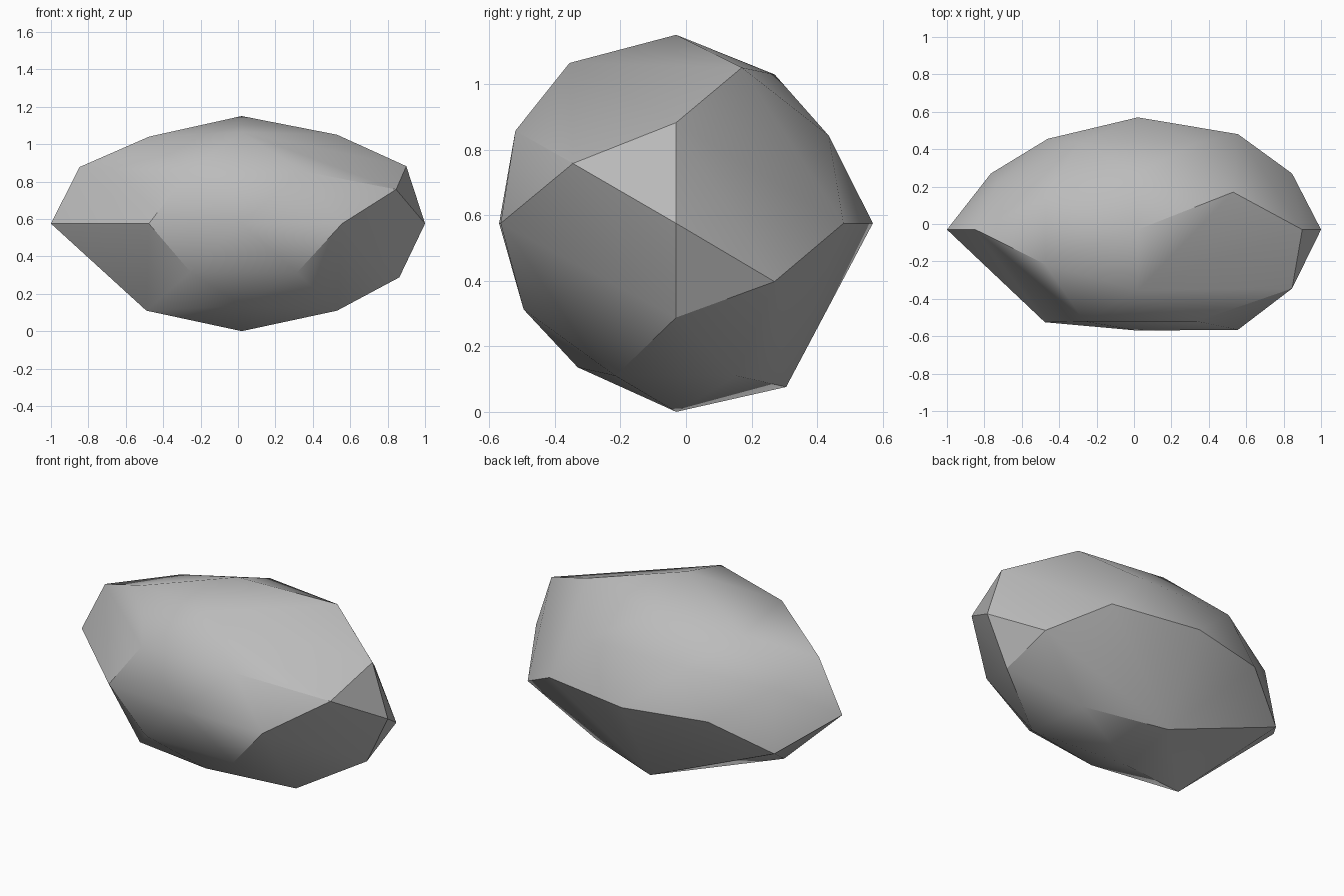
import bpy
import bmesh
from math import radians, sqrt
from itertools import product
from mathutils import Vector

if "Cube" in bpy.data.objects:
    bpy.data.objects.remove(bpy.data.objects["Cube"], do_unlink=True)

PHI = (1 + sqrt(5)) / 2
SIZE = Vector((1.02, 0.6, 0.575))
CENTRE = Vector((0.02, -0.03, 0.575))


def geodesic_directions():
    """Unit directions of a once-divided icosahedron, without duplicates."""
    seeds = [(0, 1, PHI), (1, 0, 0), (PHI, 1, PHI * PHI)]
    found = []
    for seed in seeds:
        for signs in product((-1, 1), repeat=3):
            for turn in range(3):
                rolled = seed[turn:] + seed[:turn]
                point = Vector([s * c for s, c in zip(signs, rolled)]).normalized()
                if all((point - other).length > 0.1 for other in found):
                    found.append(point)
    return found


def nearest(points, rough):
    aim = Vector(rough).normalized()
    return max(range(len(points)), key=lambda i: points[i].dot(aim))


directions = geodesic_directions()
corners = [CENTRE + d * SIZE for d in directions]

# Uneven corners: rough direction, then offset
nudges = [
    ((1, 0, 0), (-0.04, 0, 0)),
    ((0, -1, 0), (0, 0.06, 0)),
    ((5, -8, 0), (0, -0.025, 0)),
    ((-5, -8, 0), (0.04, 0.015, 0)),
    ((-5, 8, 0), (0.055, -0.025, 0)),
    ((3, -8, -5), (-0.02, 0.02, 0.025)),
    ((-3, -8, -5), (0.04, 0.02, 0.03)),
    ((3, -8, 5), (0, -0.005, -0.005)),
    ((-3, -8, 5), (0.03, -0.005, -0.01)),
    ((0, -5, 8), (0, -0.01, 0)),
    ((0, -5, -8), (0, 0.015, 0.05)),
    ((0, 5, -8), (0, 0.02, -0.01)),
    ((0, 5, 8), (0, -0.015, -0.035)),
    ((3, 8, 5), (0, -0.02, -0.02)),
    ((-3, 8, 5), (0, -0.02, -0.02)),
    ((5, 3, 8), (0, 0.015, 0.01)),
    ((-5, 3, 8), (0.02, -0.015, -0.07)),
    ((-5, -3, 8), (0.015, 0, 0)),
    ((5, 3, -8), (-0.045, 0, 0)),
    ((8, 0, 5), (0.012, 0, 0.005)),
    ((8, 0, -5), (-0.025, 0, 0.015)),
    ((8, -5, 3), (0, -0.015, 0.005)),
    ((-8, 5, 3), (0.075, -0.05, 0)),
    ((-8, 5, -3), (0.04, 0, 0)),
]
for rough, offset in nudges:
    corners[nearest(directions, rough)] += Vector(offset)

# Corners knocked off, each leaving a broad flat facet
chips = [
    (8, -5, -3), (8, 5, 3), (5, -3, 8), (3, 8, -5), (-3, 8, -5),
    (-8, -5, 3), (-8, -5, -3), (-8, 0, -5), (-5, 3, -8),
]
removed = {nearest(directions, rough) for rough in chips}

# Rock body as the hull of the remaining corners
bm = bmesh.new()
for index, corner in enumerate(corners):
    if index not in removed:
        bm.verts.new(corner)
bmesh.ops.convex_hull(bm, input=list(bm.verts))
loose = [v for v in bm.verts if not v.link_faces]
bmesh.ops.delete(bm, geom=loose, context="VERTS")
bmesh.ops.recalc_face_normals(bm, faces=list(bm.faces))
mesh = bpy.data.meshes.new("rock")
bm.to_mesh(mesh)
bm.free()

rock = bpy.data.objects.new("rock", mesh)
bpy.context.collection.objects.link(rock)

# Plain stone colour
stone = bpy.data.materials.new("grey_stone")
stone.use_nodes = True
colour = (0.5, 0.5, 0.5, 1)
stone.diffuse_color = colour
stone.node_tree.nodes["Principled BSDF"].inputs["Base Color"].default_value = colour
mesh.materials.append(stone)

# Soft faces with crisp broken edges
bpy.ops.object.select_all(action="DESELECT")
rock.select_set(True)
bpy.context.view_layer.objects.active = rock
bpy.ops.object.shade_smooth_by_angle(angle=radians(30))
